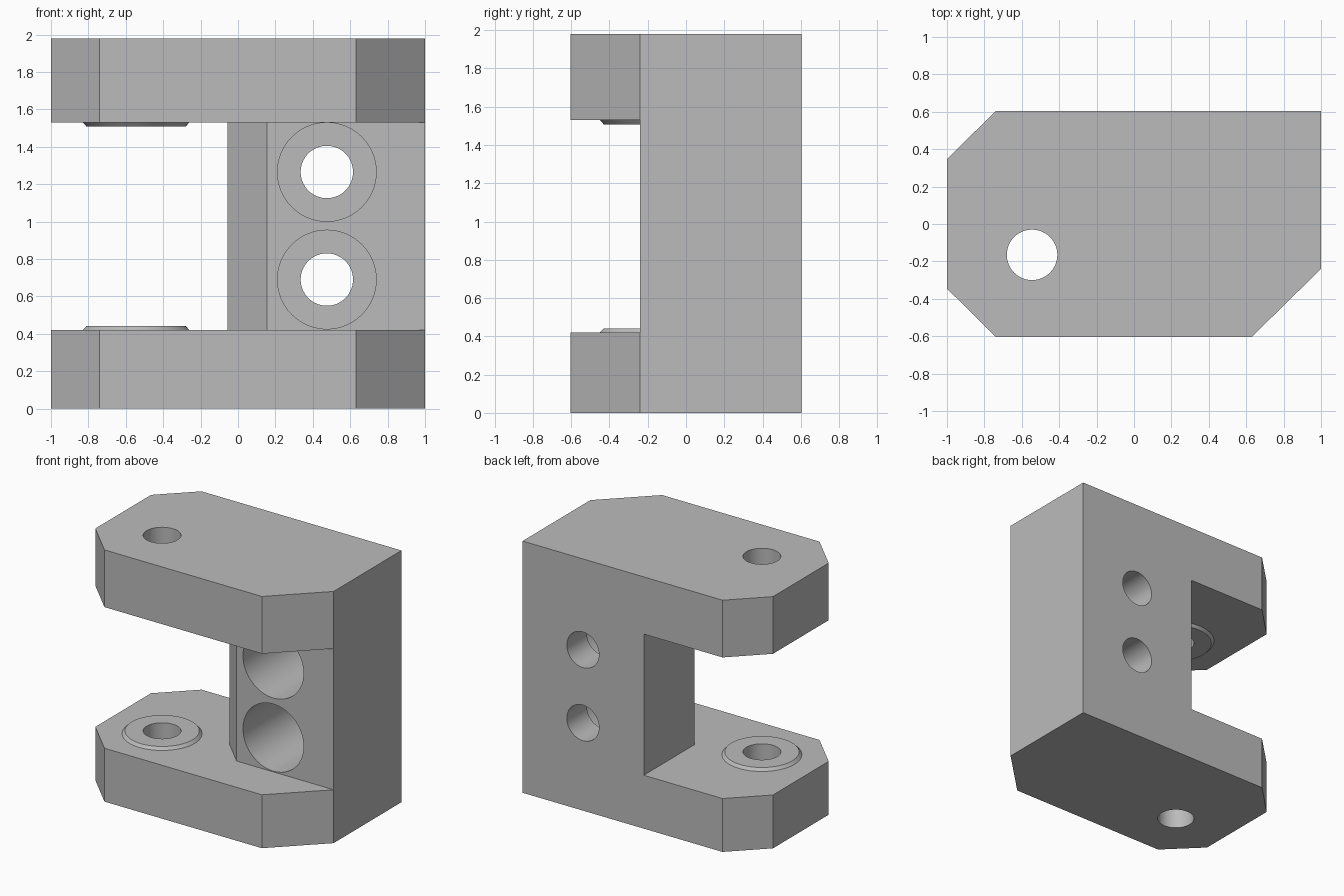
import bpy, bmesh, math
from mathutils import Matrix, Vector

cube = bpy.data.objects.get("Cube")
if cube:
    bpy.data.objects.remove(cube, do_unlink=True)

HEIGHT, LOW, HIGH = 1.98, 0.42, 1.53     # total height, throat floor and ceiling
BACK, WEB_FRONT = 0.603, -0.24
PIN = (-0.545, -0.165)                   # centre of the pin bore
BORE, SEGMENTS = 0.135, 64

grey = bpy.data.materials.new("machined grey")
grey.use_nodes = True
colour = (0.5, 0.5, 0.5, 1)
grey.diffuse_color = colour
grey.node_tree.nodes["Principled BSDF"].inputs["Base Color"].default_value = colour


def make_object(name, bm):
    bmesh.ops.recalc_face_normals(bm, faces=bm.faces)
    mesh = bpy.data.meshes.new(name)
    bm.to_mesh(mesh)
    bm.free()
    mesh.materials.append(grey)
    obj = bpy.data.objects.new(name, mesh)
    bpy.context.collection.objects.link(obj)
    return obj


def prism(name, outline, bottom, top):
    bm = bmesh.new()
    face = bm.faces.new([bm.verts.new((x, y, bottom)) for x, y in outline])
    grown = bmesh.ops.extrude_face_region(bm, geom=[face])["geom"]
    verts = [g for g in grown if isinstance(g, bmesh.types.BMVert)]
    bmesh.ops.translate(bm, verts=verts, vec=(0, 0, top - bottom))
    return make_object(name, bm)


def cylinder(name, radius, start, end):
    start, end = Vector(start), Vector(end)
    axis = end - start
    turn = axis.to_track_quat("Z", "Y").to_matrix().to_4x4()
    bm = bmesh.new()
    bmesh.ops.create_cone(bm, cap_ends=True, segments=SEGMENTS, radius1=radius,
                          radius2=radius, depth=axis.length,
                          matrix=Matrix.Translation((start + end) / 2) @ turn)
    return make_object(name, bm)


def select(obj):
    bpy.ops.object.select_all(action="DESELECT")
    obj.select_set(True)
    bpy.context.view_layer.objects.active = obj


def cut(target, cutter):
    mod = target.modifiers.new("cut", "BOOLEAN")
    mod.operation, mod.solver, mod.object = "DIFFERENCE", "EXACT", cutter
    select(target)
    bpy.ops.object.modifier_apply(modifier=mod.name)
    bpy.data.objects.remove(cutter, do_unlink=True)


def smooth(obj):
    select(obj)
    bpy.ops.object.shade_smooth_by_angle(angle=math.radians(20))


# Solid block with chamfered corners
body = prism("clevis_body", [
    (-1, 0.347), (-0.74, BACK), (1, BACK), (1, WEB_FRONT),
    (0.63, -BACK), (-0.74, -BACK), (-1, -0.345)], 0, HEIGHT)

# Throat between the two plates, leaving the upright web
cut(body, prism("throat_cutter", [
    (-1.2, 0.8), (-0.055, 0.8), (-0.055, -0.03), (0.155, WEB_FRONT),
    (1.2, WEB_FRONT), (1.2, -0.8), (-1.2, -0.8)], LOW, HIGH))

# Pin bore through both plates
cut(body, cylinder("pin_cutter", BORE, (*PIN, -0.1), (*PIN, HEIGHT + 0.1)))

# Counterbored bolt holes through the web
for z in (0.69, 1.265):
    cut(body, cylinder("bolt_cutter", 0.14, (0.475, -0.2, z), (0.475, 0.8, z)))
    cut(body, cylinder("counterbore_cutter", 0.264, (0.475, -0.3, z), (0.475, 0.355, z)))
smooth(body)

# Raised chamfered bosses around the bore, facing into the throat
for name, base, up in (("lower_boss", LOW, 1), ("upper_boss", HIGH, -1)):
    bm = bmesh.new()
    profile = [(0.285, 0), (0.265, 0.022), (BORE, 0.022), (BORE, 0)]
    verts = [bm.verts.new((PIN[0] + r, PIN[1], base + up * h)) for r, h in profile]
    edges = [bm.edges.new(pair) for pair in zip(verts, verts[1:])]
    bmesh.ops.spin(bm, geom=verts + edges, cent=(*PIN, 0), axis=(0, 0, 1),
                   angle=math.tau, steps=SEGMENTS, use_merge=True)
    bmesh.ops.remove_doubles(bm, verts=bm.verts, dist=0.0001)
    smooth(make_object(name, bm))
